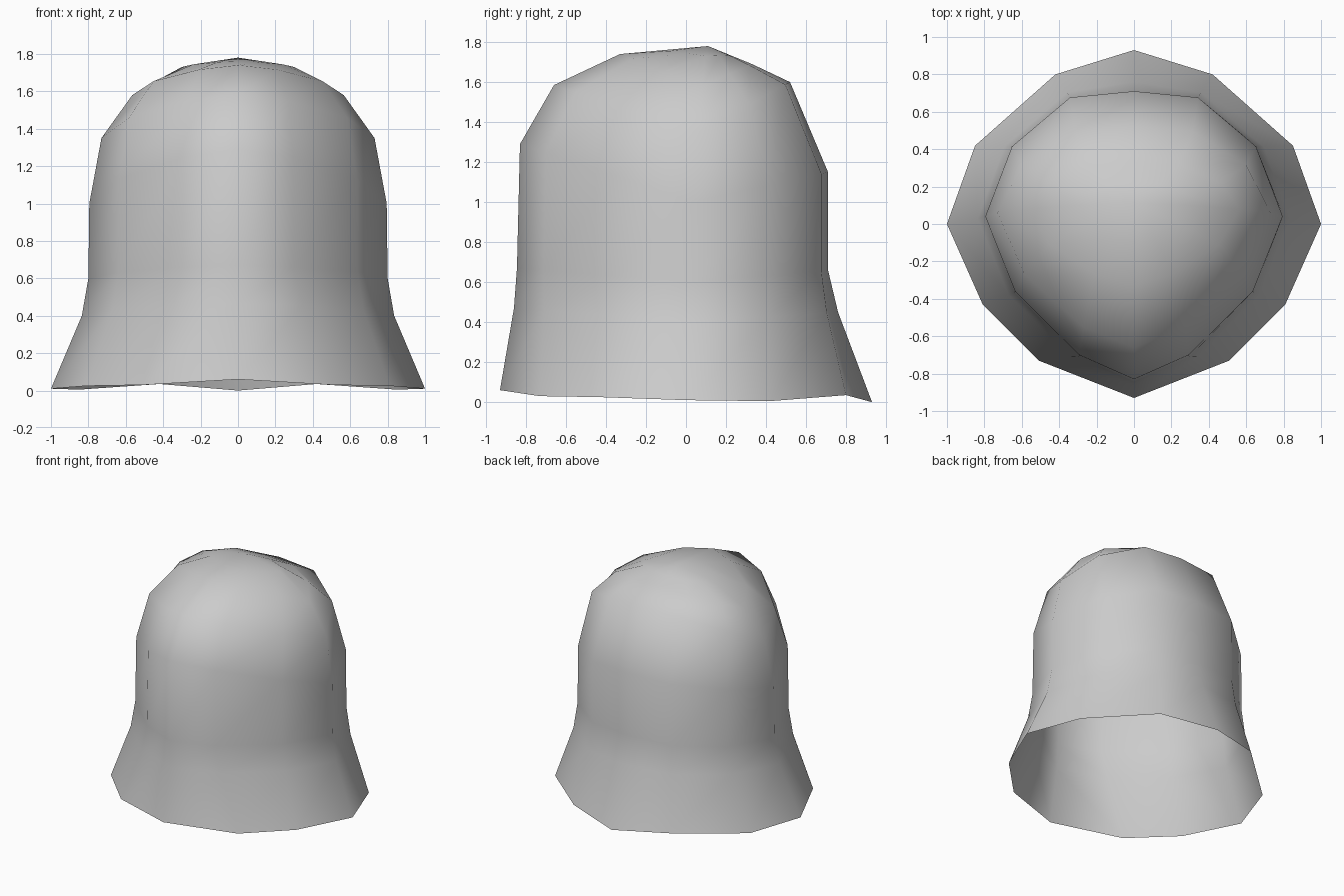
import bpy, bmesh

if "Cube" in bpy.data.objects:
    bpy.data.objects.remove(bpy.data.objects["Cube"])

# One flat colour
grey = bpy.data.materials.new("plain grey")
grey.diffuse_color = (0.6, 0.6, 0.6, 1)
grey.use_nodes = True
grey.node_tree.nodes["Principled BSDF"].inputs["Base Color"].default_value = grey.diffuse_color

# Half outlines from back (+y) to front (-y): flared rim and narrower body
rim = [(0, 1), (.42, .86), (.85, .45), (1, 0), (.81, -.46), (.51, -.785), (0, -1)]
body = [(0, 1), (.43, .95), (.82, .56), (1, 0), (.80, -.46), (.37, -.85), (0, -1)]
rim_z = [0, .035, .005, .01, .025, .03, .06]

# Rings: half width, centre y, front y, back y, front z, side z, back z, blend rim->body
rings = [
    (1.0, 0, -.93, .93, .06, .01, .00, 0),
    (.835, .03, -.86, .76, .47, .40, .45, .7),
    (.80, .04, -.845, .71, .67, .60, .66, 1),
    (.795, .04, -.83, .71, 1.29, 1.0, 1.15, 1),
    (.73, .06, -.66, .52, 1.585, 1.35, 1.60, 1),
    (.565, .08, -.33, .33, 1.74, 1.58, 1.69, 1),
    (.30, .10, -.11, .22, 1.76, 1.73, 1.735, 1),
]


def ring_points(index, ring):
    w, yc, yf, yb, zf, zs, zb, t = ring
    half = []
    for i, (a, b) in enumerate(zip(rim, body)):
        u = a[0] + (b[0] - a[0]) * t
        v = a[1] + (b[1] - a[1]) * t
        end_y, end_z = (yb, zb) if v > 0 else (yf, zf)
        z = rim_z[i] if index == 0 else zs + (end_z - zs) * abs(v)
        half.append((u * w, yc + (end_y - yc) * abs(v), z))
    # Mirror the half outline to close the ring
    return half + [(-x, y, z) for x, y, z in half[-2:0:-1]]


# Open-bottomed shell
bm = bmesh.new()
loops = [[bm.verts.new(p) for p in ring_points(i, r)] for i, r in enumerate(rings)]
n = len(loops[0])
for low, high in zip(loops, loops[1:]):
    for i in range(n):
        j = (i + 1) % n
        bm.faces.new((low[j], low[i], high[i], high[j]))

# Rounded crown
top = bm.verts.new((0, .11, 1.78))
for i in range(n):
    bm.faces.new((loops[-1][(i + 1) % n], loops[-1][i], top))
for f in bm.faces:
    f.smooth = True

mesh = bpy.data.meshes.new("flared_hood")
bm.to_mesh(mesh)
bm.free()
mesh.materials.append(grey)
hood = bpy.data.objects.new("flared_hood", mesh)
bpy.context.collection.objects.link(hood)
